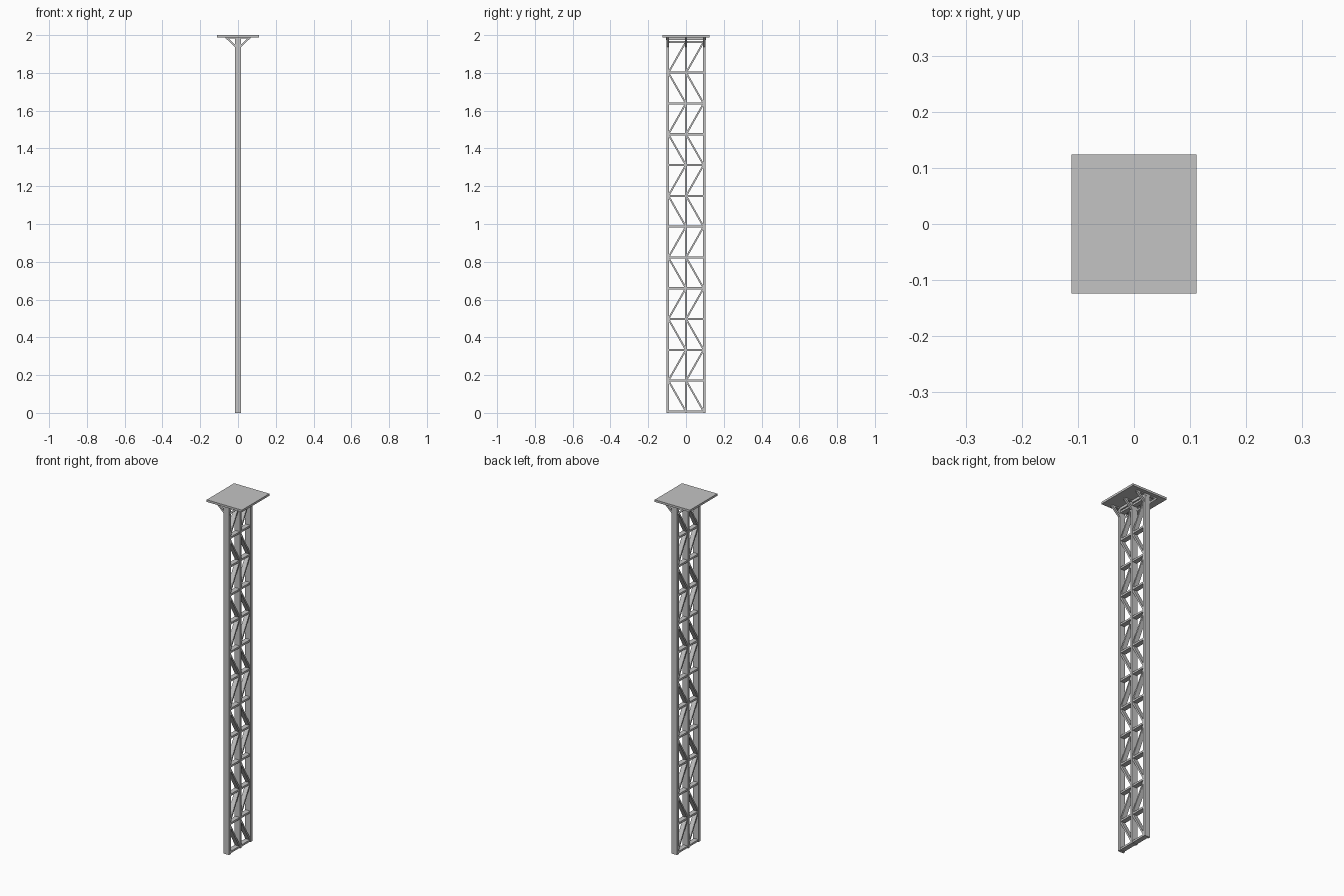
import bpy
from mathutils import Vector, Matrix

cube = bpy.data.objects.get("Cube")
if cube:
    bpy.data.objects.remove(cube, do_unlink=True)

steel = bpy.data.materials.new("light grey steel")
steel.use_nodes = True
GREY = (0.55, 0.55, 0.55, 1)
steel.diffuse_color = GREY
steel.node_tree.nodes["Principled BSDF"].inputs["Base Color"].default_value = GREY


def box(name, size, center):
    bpy.ops.mesh.primitive_cube_add(size=1, location=center)
    ob = bpy.context.object
    ob.name = name
    ob.data.transform(Matrix.Diagonal((*size, 1)))
    ob.data.materials.append(steel)
    return ob


def bar(name, a, b, across, thick):
    """Flat bar from a to b; 'across' is the direction of its wide side."""
    a, b = Vector(a), Vector(b)
    length = (b - a).length
    z = (b - a).normalized()
    wide, width = Vector(across[0]), across[1]
    ob = box(name, (width, thick, length), (a + b) / 2)
    rot = Matrix((wide, z.cross(wide), z)).transposed()
    ob.rotation_euler = rot.to_euler()
    return ob


TOP = 1.975
DEPTH = 0.034
POST_Y = 0.097
PANELS = 12
STEP = 0.163
BASE = 0.008

# Posts
for name, y, w in (("front_post", -POST_Y, 0.015), ("back_post", POST_Y, 0.015),
                   ("middle_post", 0, 0.011)):
    box(name, (DEPTH, w, TOP), (0, y, TOP / 2))

# Rungs
for i in range(PANELS + 1):
    z = BASE + i * STEP
    box("rung", (0.028, 2 * POST_Y, 0.011), (0, 0, z))

# Alternating diagonals in both bays
for i in range(PANELS):
    low, high = BASE + i * STEP + 0.004, BASE + (i + 1) * STEP - 0.004
    for y0, y1 in ((-0.091, -0.003), (0.003, 0.091)):
        if i % 2 == 0:
            y0, y1 = y1, y0
        bar("diagonal", (0, y0, low), (0, y1, high), ((1, 0, 0), 0.026), 0.009)

# Platform, its bearers and angled brackets
box("platform", (0.222, 0.247, 0.012), (0, 0, 1.994))
box("long_bearer", (DEPTH, 0.21, 0.014), (0, 0, 1.981))
for y in (-POST_Y, 0, POST_Y):
    box("cross_bearer", (0.13, 0.012, 0.006), (0, y, 1.985))
    for side in (-1, 1):
        bar("bracket", (side * 0.012, y, 1.94), (side * 0.062, y, 1.987),
            ((0, 1, 0), 0.012), 0.01)
